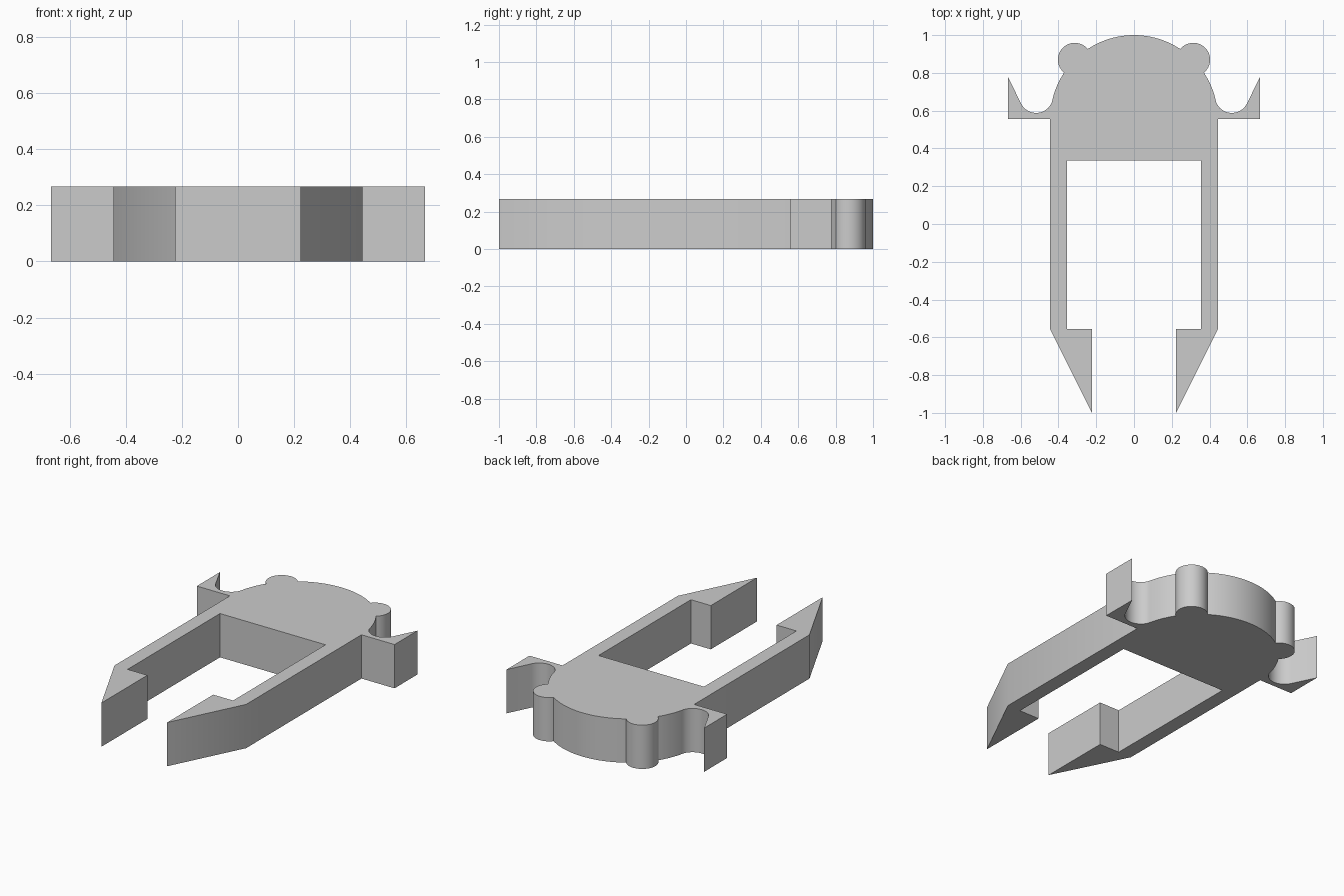
import bpy
import bmesh
from math import cos, sin, radians

cube = bpy.data.objects.get("Cube")
if cube:
    bpy.data.objects.remove(cube, do_unlink=True)

HEIGHT = 0.267
HEAD_Y, HEAD_R = 0.556, 0.444
LOBE_R = 0.089

grey = bpy.data.materials.new("plain_grey")
grey.use_nodes = True
colour = (0.6, 0.6, 0.6, 1)
grey.diffuse_color = colour
grey.node_tree.nodes["Principled BSDF"].inputs["Base Color"].default_value = colour


def arc(cx, cy, r, start, end, steps):
    """Points along a circular arc, angles in degrees."""
    angles = [radians(start + (end - start) * i / steps) for i in range(steps + 1)]
    return [(cx + r * cos(a), cy + r * sin(a)) for a in angles]


# Half outline, from the rounded back round to the inner opening
half = arc(0, HEAD_Y, HEAD_R, 90, 56.5, 12)              # rounded head
half += arc(0.314, 0.870, LOBE_R, 141, -51, 24)[1:-1]    # ear lobe
half += arc(0, HEAD_Y, HEAD_R, 33.5, 13, 8)              # head side
half += arc(0.518, 0.677, LOBE_R, 193, 333.4, 18)[1:]    # rounded notch
half += [(0.667, 0.778), (0.667, 0.556), (0.444, 0.556)]  # side spike
half += [(0.444, -0.556), (0.222, -1), (0.222, -0.556)]  # arm and pointed tip
half += [(0.356, -0.556), (0.356, 0.335)]                # inner opening

# Mirror the half outline and extrude it
outline = half + [(-x, y) for x, y in reversed(half[1:])]
bm = bmesh.new()
base = bm.faces.new([bm.verts.new((x, y, 0)) for x, y in outline])
result = bmesh.ops.extrude_face_region(bm, geom=[base], use_keep_orig=True)
top = [v for v in result["geom"] if isinstance(v, bmesh.types.BMVert)]
bmesh.ops.translate(bm, verts=top, vec=(0, 0, HEIGHT))
bmesh.ops.recalc_face_normals(bm, faces=bm.faces)

mesh = bpy.data.meshes.new("clip_body")
bm.to_mesh(mesh)
bm.free()
mesh.materials.append(grey)
body = bpy.data.objects.new("clip_body", mesh)
bpy.context.collection.objects.link(body)

# Smooth curved walls, sharp corners
bpy.ops.object.select_all(action="DESELECT")
body.select_set(True)
bpy.context.view_layer.objects.active = body
bpy.ops.object.shade_smooth_by_angle(angle=radians(30))
